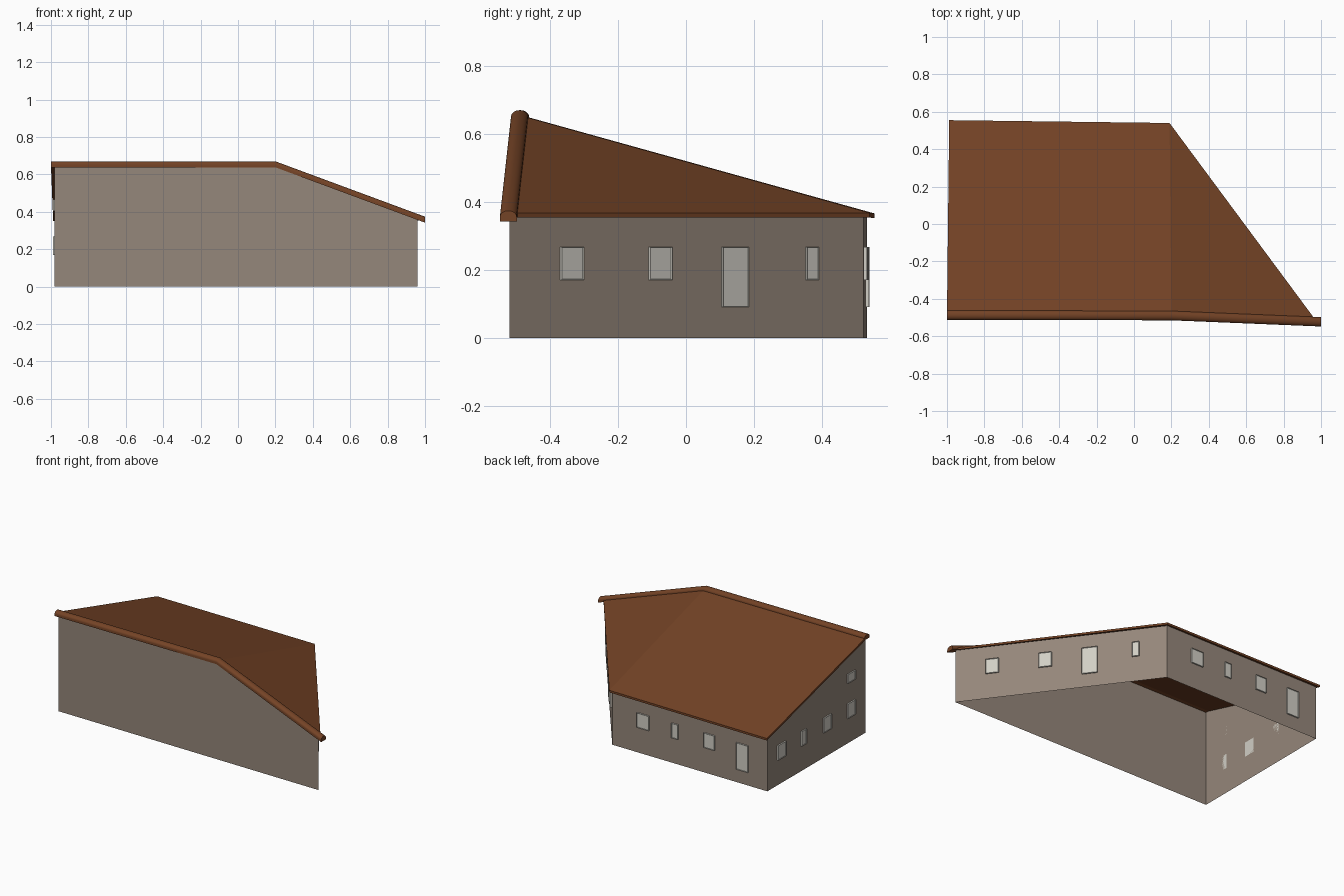
import bpy, bmesh, math
from mathutils import Vector

if "Cube" in bpy.data.objects:
    bpy.data.objects.remove(bpy.data.objects["Cube"])


def material(name, rgb):
    m = bpy.data.materials.new(name)
    m.diffuse_color = (*rgb, 1)
    m.use_nodes = True
    m.node_tree.nodes["Principled BSDF"].inputs["Base Color"].default_value = m.diffuse_color
    return m


STONE = material("taupe render", (0.30, 0.24, 0.195))
ROOF = material("brown roofing", (0.175, 0.056, 0.019))
PANE = material("pale grey panel", (0.64, 0.62, 0.56))


def finish(bm, name, mat, recalc=True):
    if recalc:
        bmesh.ops.recalc_face_normals(bm, faces=bm.faces[:])
    mesh = bpy.data.meshes.new(name)
    bm.to_mesh(mesh)
    bm.free()
    mesh.materials.append(mat)
    obj = bpy.data.objects.new(name, mesh)
    bpy.context.collection.objects.link(obj)
    return obj


# Plan corners of the walls, counter-clockwise from the front left
FL, FR = Vector((-0.98, -0.497, 0)), Vector((0.96, -0.52, 0))
BR, BL = Vector((0.18, 0.523, 0)), Vector((-0.975, 0.532, 0))
RIDGE_Z, EAVE_Z = 0.643, 0.358


def wall(name, a, b, top):
    """Upright single-sheet wall; top lists (fraction along, height) from b to a."""
    bm = bmesh.new()
    pts = [a, b] + [a.lerp(b, t) + Vector((0, 0, z)) for t, z in top]
    bm.faces.new([bm.verts.new(p) for p in pts])
    finish(bm, name, STONE, recalc=False)


# Walls, open underneath
wall("front_wall", FL, FR, [(1, EAVE_Z), (0.608, RIDGE_Z), (0, RIDGE_Z)])
wall("right_wall", FR, BR, [(1, EAVE_Z), (0, EAVE_Z)])
wall("back_wall", BR, BL, [(1, EAVE_Z), (0, EAVE_Z)])
wall("left_wall", BL, FL, [(1, RIDGE_Z), (0, EAVE_Z)])

# Roof slab: one long slope and a triangular hip
bm = bmesh.new()
a, b, c, d, e = [bm.verts.new(p) for p in (
    (-1, -0.485, 0.655), (0.2, -0.49, 0.655), (0.977, -0.522, 0.368),
    (0.19, 0.54, 0.368), (-0.988, 0.555, 0.366))]
faces = [bm.faces.new((a, b, d, e)), bm.faces.new((b, c, d))]
new = bmesh.ops.extrude_face_region(bm, geom=faces, use_keep_orig=True)["geom"]
bmesh.ops.translate(bm, vec=(0, 0, -0.014),
                    verts=[v for v in new if isinstance(v, bmesh.types.BMVert)])
finish(bm, "roof", ROOF)

# Rounded ridge cap following the top of the front wall
SEG = 12
bm = bmesh.new()
rings = []
for x, y, z in ((-1, -0.487, 0.638), (0.2, -0.49, 0.638), (1, -0.523, 0.342)):
    profile = [(-0.025, 0)] + [
        (-0.025 * math.cos(math.pi * i / SEG), 0.013 + 0.019 * math.sin(math.pi * i / SEG))
        for i in range(SEG + 1)] + [(0.025, 0)]
    rings.append([bm.verts.new((x, y + u, z + v)) for u, v in profile])
for r, s in zip(rings, rings[1:]):
    for i in range(len(r)):
        j = (i + 1) % len(r)
        bm.faces.new((r[i], r[j], s[j], s[i]))
bm.faces.new(rings[0])
bm.faces.new(rings[-1])
cap = finish(bm, "ridge_cap", ROOF)
bpy.context.view_layer.objects.active = cap
cap.select_set(True)
bpy.ops.object.shade_smooth_by_angle(angle=math.radians(35))


def opening(name, a, b, s0, s1, z0, z1):
    """Thin framed panel on the wall from a to b, between distances s0 and s1."""
    along = (b - a).normalized()
    out = Vector((along.y, -along.x, 0))
    up = Vector((0, 0, 1))
    bm = bmesh.new()
    back = [bm.verts.new(a + along * s + up * z)
            for s, z in ((s0, z0), (s1, z0), (s1, z1), (s0, z1))]
    front = [bm.verts.new(v.co + out * 0.009) for v in back]
    bm.faces.new(back[::-1])
    face = bm.faces.new(front)
    for i in range(4):
        j = (i + 1) % 4
        bm.faces.new((back[i], back[j], front[j], front[i]))
    bm.normal_update()
    bmesh.ops.inset_region(bm, faces=[face], thickness=0.004, depth=-0.003)
    finish(bm, name, PANE)


# Windows and doors: distances along each wall and heights
LOW, DOOR, HIGH = (0.17, 0.268), (0.09, 0.268), (0.405, 0.465)
layout = {
    "right": (FR, BR, [(0.187, 0.268, LOW), (0.512, 0.593, LOW),
                       (0.779, 0.875, DOOR), (1.088, 1.132, LOW)]),
    "back": (BR, BL, [(0.187, 0.277, LOW), (0.445, 0.493, LOW),
                      (0.686, 0.766, LOW), (0.928, 1.016, DOOR)]),
    "left": (BL, FL, [(0.103, 0.187, LOW), (0.35, 0.402, LOW), (0.585, 0.665, LOW),
                      (0.835, 0.917, LOW), (0.835, 0.917, HIGH)]),
}
for side, (a, b, items) in layout.items():
    for n, (s0, s1, (z0, z1)) in enumerate(items, 1):
        kind = "door" if (z0, z1) == DOOR else "window"
        opening(f"{side}_{kind}_{n}", a, b, s0, s1, z0, z1)
